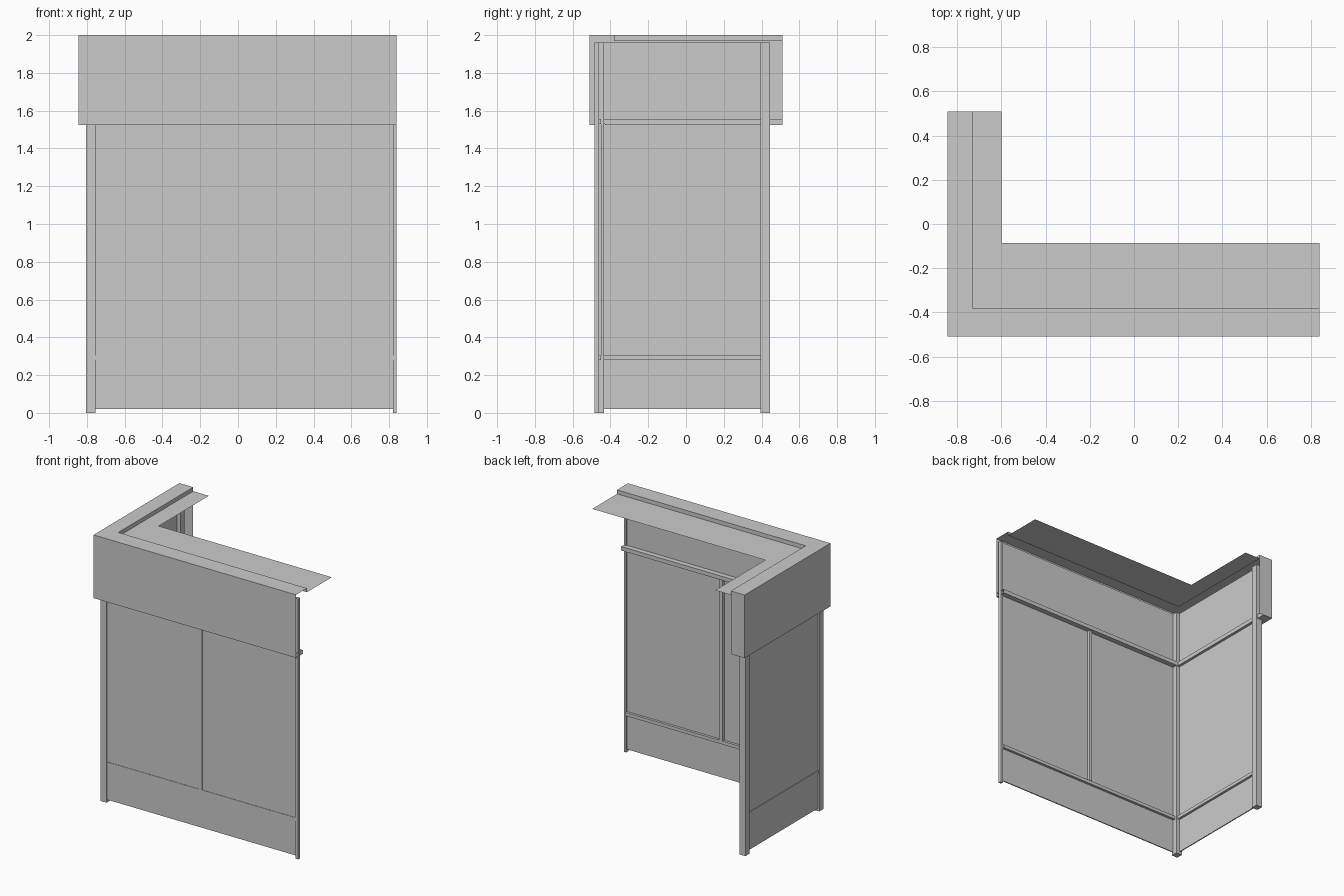
import bpy, bmesh

if "Cube" in bpy.data.objects:
    bpy.data.objects.remove(bpy.data.objects["Cube"])


def mesh_object(name, bm):
    bmesh.ops.recalc_face_normals(bm, faces=bm.faces)
    me = bpy.data.meshes.new(name)
    bm.to_mesh(me)
    bm.free()
    ob = bpy.data.objects.new(name, me)
    bpy.context.collection.objects.link(ob)
    return ob


def box(name, x, y, z):
    bm = bmesh.new()
    bmesh.ops.create_cube(bm, size=1)
    for v in bm.verts:
        v.co = [lo + (c + 0.5) * (hi - lo) for c, (lo, hi) in zip(v.co, (x, y, z))]
    return mesh_object(name, bm)


X0, X1, Y0, Y1 = -0.845, 0.84, -0.51, 0.51


def sweep(name, profile, cap=None):
    """Run a profile of (x inset, y inset, z) along the mitred L-shaped outline."""
    bm = bmesh.new()
    rows = []
    for dx, dy, z in profile:
        path = [(X0 + dx, Y1), (X0 + dx, Y0 + dy), (X1, Y0 + dy)]
        rows.append([bm.verts.new((x, y, z)) for x, y in path])
    for a, b in zip(rows, rows[1:]):
        for i in range(2):
            bm.faces.new((a[i], a[i + 1], b[i + 1], b[i]))
    if cap:
        bm.faces.new([bm.verts.new((X0 + d, Y1, z)) for d, z in cap])
    return mesh_object(name, bm)


# Counter top, fascia and bottom return, folded from sheet; closed at the wing end
sweep("counter_top_and_fascia",
      [(0.245, 0.425, 1.97), (0.115, 0.13, 1.97), (0.115, 0.13, 2.0), (0, 0, 2.0),
       (0, 0, 1.525), (0.08, 0.08, 1.525), (0.08, 0.08, 1.555), (0, 0, 1.555)],
      cap=[(0, 1.525), (0.115, 1.525), (0.115, 2.0), (0, 2.0)])

# Upright posts
box("corner_post", (-0.805, -0.755), (-0.485, -0.435), (0, 1.96))
box("wing_end_post", (-0.805, -0.755), (0.395, 0.445), (0, 1.96))
box("front_end_post", (0.82, 0.84), (-0.485, -0.46), (0, 1.96))

# Rails and infill panels of the front and the side wing
for label, z in (("lower", (0.28, 0.305)), ("upper", (1.53, 1.555))):
    box("front_rail_" + label, (-0.755, 0.82), (-0.48, -0.45), z)
    box("wing_rail_" + label, (-0.797, -0.767), (-0.435, 0.395), z)
for label, z in (("base", (0.02, 0.28)), ("middle", (0.305, 1.53)), ("top", (1.555, 1.96))):
    box("front_panel_" + label, (-0.755, 0.82), (-0.477, -0.469), z)
    box("wing_panel_" + label, (-0.793, -0.785), (-0.435, 0.395), z)

# Middle mullion of the front
box("front_mullion", (0.01, 0.037), (-0.482, -0.447), (0.305, 1.53))
